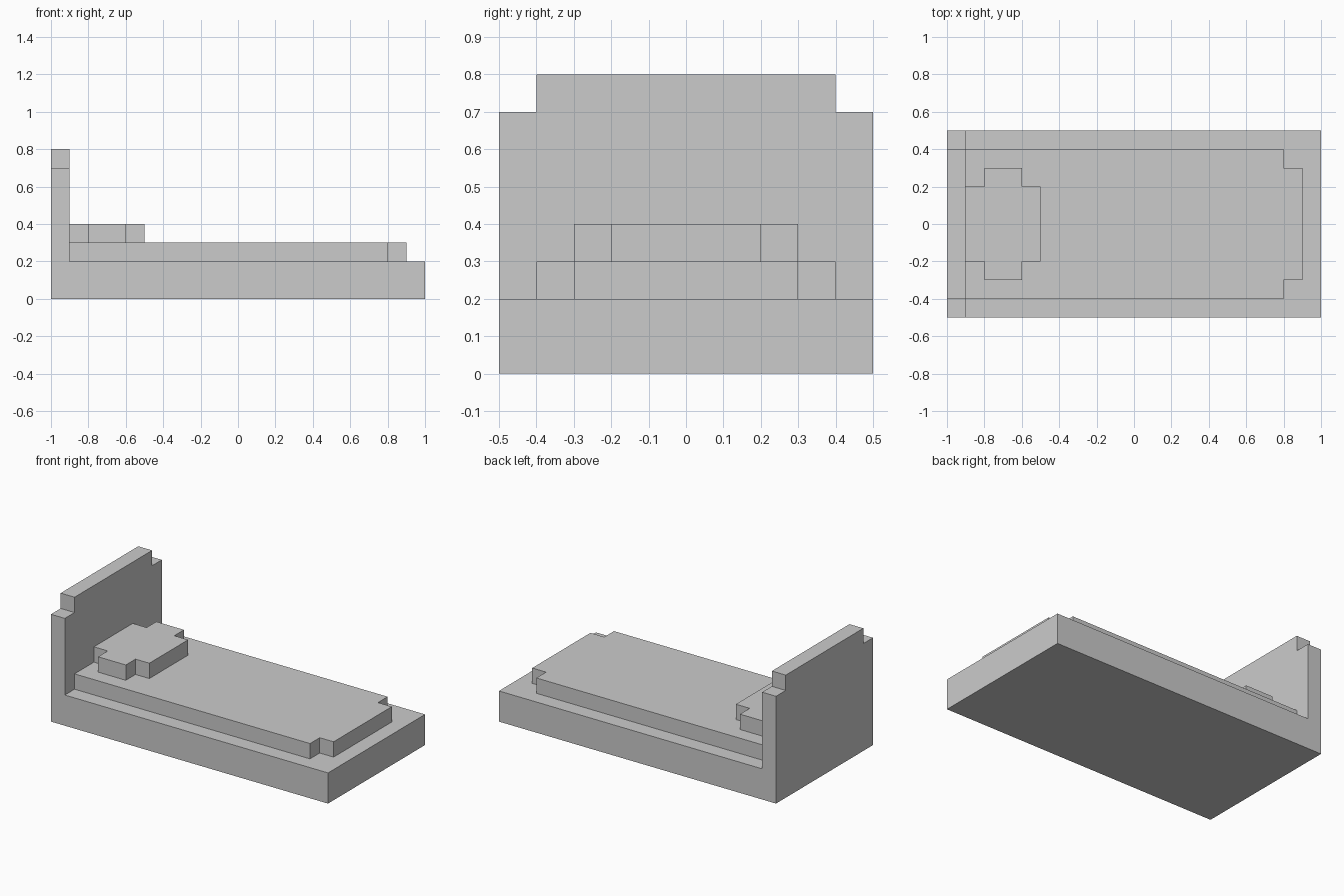
import bpy
import bmesh
from mathutils import Vector

cube = bpy.data.objects.get("Cube")
if cube:
    bpy.data.objects.remove(cube, do_unlink=True)

grey = bpy.data.materials.new("plain grey")
grey.use_nodes = True
colour = (0.6, 0.6, 0.6, 1)
grey.diffuse_color = colour
grey.node_tree.nodes["Principled BSDF"].inputs["Base Color"].default_value = colour


def extrude_outline(name, points, offset):
    """Solid made by pushing a closed flat outline along an offset."""
    bm = bmesh.new()
    face = bm.faces.new([bm.verts.new(p) for p in points])
    result = bmesh.ops.extrude_face_region(bm, geom=[face], use_keep_orig=True)
    moved = [v for v in result["geom"] if isinstance(v, bmesh.types.BMVert)]
    bmesh.ops.translate(bm, verts=moved, vec=Vector(offset))
    bmesh.ops.recalc_face_normals(bm, faces=bm.faces)
    mesh = bpy.data.meshes.new(name)
    bm.to_mesh(mesh)
    bm.free()
    mesh.materials.append(grey)
    obj = bpy.data.objects.new(name, mesh)
    bpy.context.collection.objects.link(obj)
    return obj


def mirrored_slab(name, half, bottom, height):
    """Slab whose plan is a half outline mirrored across y = 0."""
    plan = half + [(x, -y) for x, y in reversed(half)]
    return extrude_outline(name, [(x, y, bottom) for x, y in plan], (0, 0, height))


# Base and headboard as one L-shaped solid
side = [(-1, 0), (1, 0), (1, 0.2), (-0.9, 0.2), (-0.9, 0.8), (-1, 0.8)]
frame = extrude_outline("bed_frame", [(x, -0.5, z) for x, z in side], (0, 1, 0))

# Stepped top corners of the headboard
for label, sign in (("left", 1), ("right", -1)):
    notch = [(-1.1, sign * y, z) for y, z in ((0.4, 0.7), (0.6, 0.7), (0.6, 0.9), (0.4, 0.9))]
    cutter = extrude_outline(label + "_corner_cutter", notch, (0.3, 0, 0))
    cut = frame.modifiers.new(label + " corner", "BOOLEAN")
    cut.operation = "DIFFERENCE"
    cut.solver = "EXACT"
    cut.object = cutter
    bpy.context.view_layer.objects.active = frame
    bpy.ops.object.modifier_apply(modifier=cut.name)
    bpy.data.objects.remove(cutter, do_unlink=True)

# Mattress with notched foot corners
mirrored_slab("mattress", [(-0.9, 0.4), (0.8, 0.4), (0.8, 0.3), (0.9, 0.3)], 0.2, 0.1)

# Cross-shaped pillow against the headboard
mirrored_slab("pillow", [(-0.9, 0.2), (-0.8, 0.2), (-0.8, 0.3),
                         (-0.6, 0.3), (-0.6, 0.2), (-0.5, 0.2)], 0.3, 0.1)
